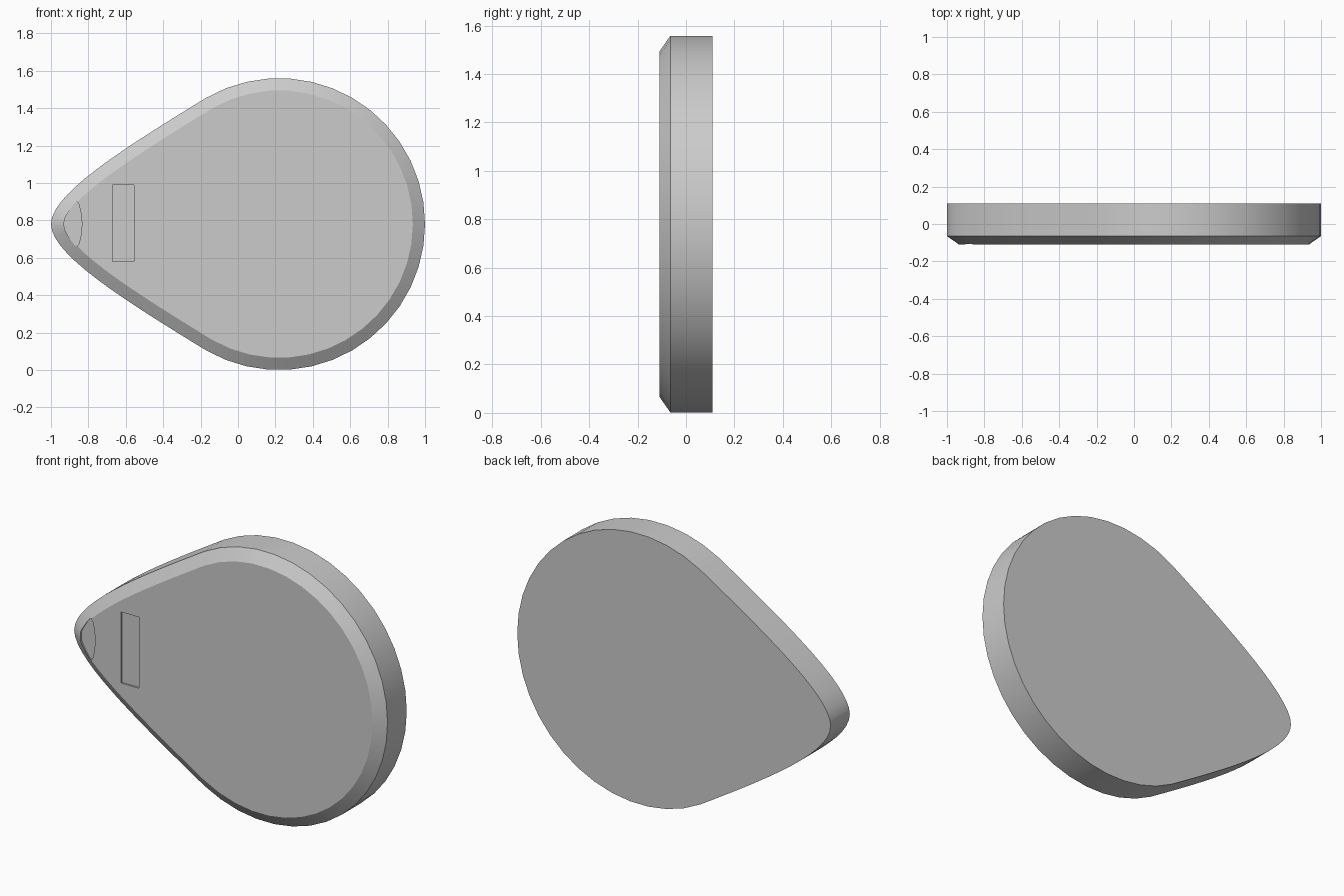
import bpy, bmesh, math
from mathutils import Vector

if "Cube" in bpy.data.objects:
    bpy.data.objects.remove(bpy.data.objects["Cube"])

CZ, CX, R = 0.78, 0.22, 0.78
FRONT, EDGE, BACK, INSET = -0.11, -0.065, 0.11, 0.065


def bezier(p, t):
    s = 1 - t
    return p[0]*s**3 + p[1]*3*s*s*t + p[2]*3*s*t*t + p[3]*t**3


def loft(name, rings):
    """Solid through matching (y, outline) rings, capped at both ends."""
    bm = bmesh.new()
    loops = [[bm.verts.new((p[0], y, p[1] + CZ)) for p in pts] for y, pts in rings]
    n = len(loops[0])
    for a, b in zip(loops, loops[1:]):
        for i in range(n):
            j = (i + 1) % n
            bm.faces.new((a[i], a[j], b[j], b[i]))
    bm.faces.new(loops[0])
    bm.faces.new(loops[-1])
    bmesh.ops.recalc_face_normals(bm, faces=bm.faces)
    me = bpy.data.meshes.new(name)
    bm.to_mesh(me)
    bm.free()
    ob = bpy.data.objects.new(name, me)
    bpy.context.collection.objects.link(ob)
    return ob


# Teardrop outline: round arc, then a curve to the nose, mirrored
a_end = math.radians(120)
half = [Vector((CX + R*math.cos(a_end*i/14), R*math.sin(a_end*i/14))) for i in range(15)]
ctrl = [half[-1], Vector((-0.62, 0.40)), Vector((-1, 0.16)), Vector((-1, 0))]
half += [bezier(ctrl, i/14) for i in range(1, 15)]
outer = half + [Vector((p.x, -p.y)) for p in reversed(half[1:-1])]

# Inset outline for the front bevel
inner = []
for i, p in enumerate(outer):
    t = (outer[(i+1) % len(outer)] - outer[i-1]).normalized()
    inner.append(p + Vector((-t.y, t.x))*INSET)

body = loft("teardrop_body", [(BACK, outer), (EDGE, outer), (FRONT, inner)])

# Shallow front recesses: rectangular slot and lens-shaped nose notch
slot = [(-0.67, -0.20), (-0.555, -0.20), (-0.555, 0.21), (-0.67, 0.21)]
upper = [(-0.928, 0.025), (-0.916, 0.05), (-0.895, 0.085), (-0.875, 0.112),
         (-0.86, 0.12), (-0.85, 0.105), (-0.839, 0.055)]
lens = [(-0.93, 0)] + upper + [(-0.834, 0)] + [(x, -z) for x, z in reversed(upper)]
bpy.context.view_layer.objects.active = body
body.select_set(True)
for name, pts in (("slot_cutter", slot), ("nose_cutter", lens)):
    cutter = loft(name, [(FRONT + 0.01, pts), (FRONT - 0.05, pts)])
    cutter.hide_render = True
    mod = body.modifiers.new(name, 'BOOLEAN')
    mod.operation, mod.solver, mod.object = 'DIFFERENCE', 'EXACT', cutter
    bpy.ops.object.modifier_apply(modifier=mod.name)
    bpy.data.objects.remove(cutter)

bpy.ops.object.shade_smooth_by_angle(angle=math.radians(30))
